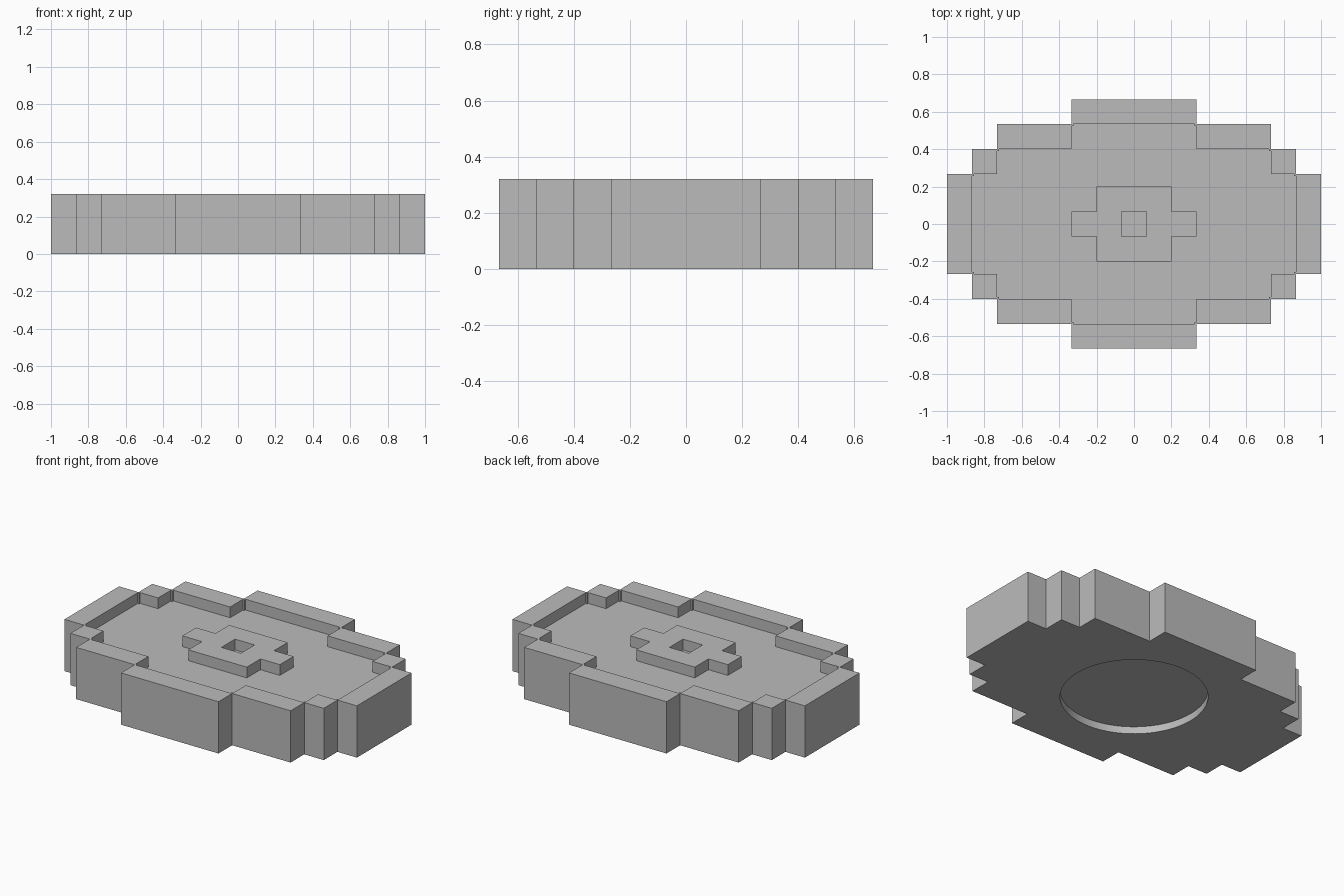
import bpy
import bmesh

cube = bpy.data.objects.get("Cube")
if cube:
    bpy.data.objects.remove(cube, do_unlink=True)

U = 2 / 15            # one step of the blocky outline
HEIGHT = 0.32
FLOOR = HEIGHT - U / 2

grey = bpy.data.materials.new("plain grey")
grey.use_nodes = True
grey.diffuse_color = (0.5, 0.5, 0.5, 1)
grey.node_tree.nodes["Principled BSDF"].inputs["Base Color"].default_value = (0.5, 0.5, 0.5, 1)


def stepped_outline(corners, notch=0):
    """Closed staircase outline from the outer corners of one quarter."""
    quarter = []
    for i, (x, y) in enumerate(corners):
        if i:
            quarter.append((x, corners[i - 1][1]))
        if notch:
            quarter += [(x, y - notch), (x - notch, y - notch), (x - notch, y)]
        else:
            quarter.append((x, y))
    back = quarter[::-1]
    points = (quarter + [(-x, y) for x, y in back]
              + [(-x, -y) for x, y in quarter] + [(x, -y) for x, y in back])
    return [(x * U, y * U) for x, y in points]


def prism(name, outline, bottom, top):
    bm = bmesh.new()
    base = bm.faces.new([bm.verts.new((x, y, bottom)) for x, y in outline])
    raised = bmesh.ops.extrude_face_region(bm, geom=[base])
    verts = [v for v in raised["geom"] if isinstance(v, bmesh.types.BMVert)]
    bmesh.ops.translate(bm, verts=verts, vec=(0, 0, top - bottom))
    bmesh.ops.recalc_face_normals(bm, faces=bm.faces)
    mesh = bpy.data.meshes.new(name)
    bm.to_mesh(mesh)
    bm.free()
    mesh.materials.append(grey)
    obj = bpy.data.objects.new(name, mesh)
    bpy.context.collection.objects.link(obj)
    return obj


def cut(obj, cutter):
    """Subtract the cutter, apply the result and discard the cutter."""
    mod = obj.modifiers.new("cut", "BOOLEAN")
    mod.operation = "DIFFERENCE"
    mod.solver = "EXACT"
    mod.object = cutter
    cutter.hide_render = True
    graph = bpy.context.evaluated_depsgraph_get()
    mesh = bpy.data.meshes.new_from_object(obj.evaluated_get(graph))
    obj.modifiers.clear()
    obj.data = mesh
    bpy.data.objects.remove(cutter, do_unlink=True)


# Blocky body
body = prism("tray_body", stepped_outline([(7.5, 2), (6.5, 3), (5.5, 4), (2.5, 5)]), 0, HEIGHT)

# Sunken top that leaves the raised cross, with its square hole, standing
cross = prism("cross_cutter", stepped_outline([(2.5, 0.5), (1.5, 1.5)]), 0.1, 0.6)
cut(cross, prism("hole_cutter", stepped_outline([(0.5, 0.5)]), 0, 0.7))
sunken_top = prism("sunken_top_cutter",
                   stepped_outline([(6.5, 2), (5.5, 3), (2.5, 4)], notch=0.08), FLOOR, 0.5)
cut(sunken_top, cross)
cut(body, sunken_top)

# Round recess underneath
bpy.ops.mesh.primitive_cylinder_add(vertices=96, radius=0.415, depth=0.09, location=(0, 0, 0))
recess = bpy.context.object
recess.name = "recess_cutter"
cut(body, recess)

body.data.materials.clear()
body.data.materials.append(grey)
for face in body.data.polygons:
    face.material_index = 0

# Smooth the round recess only, keeping every corner sharp
bpy.ops.object.select_all(action="DESELECT")
body.select_set(True)
bpy.context.view_layer.objects.active = body
bpy.ops.object.shade_smooth_by_angle(angle=0.5)
